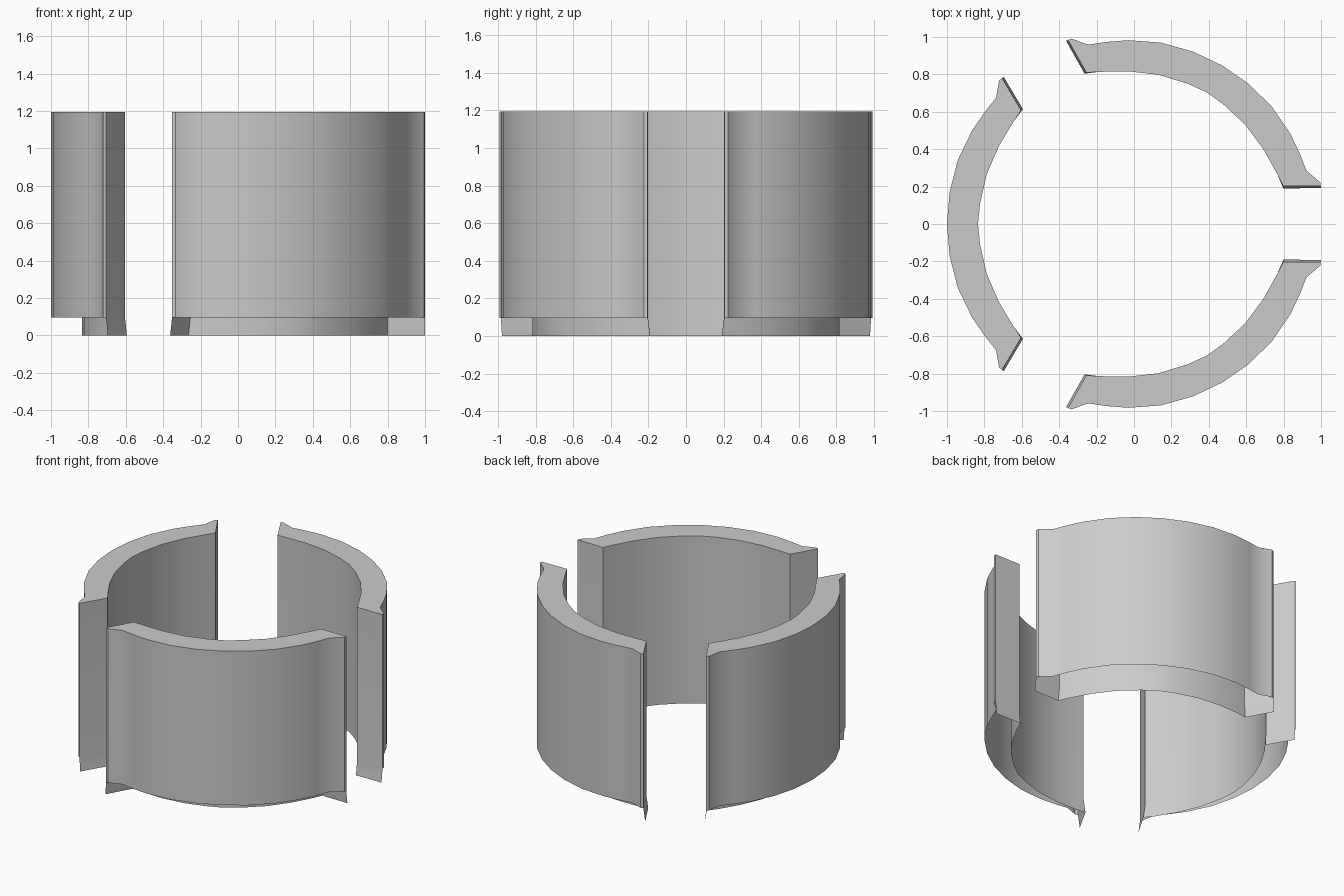
import bpy, bmesh
from math import radians
from mathutils import Matrix, Vector

if "Cube" in bpy.data.objects:
    bpy.data.objects.remove(bpy.data.objects["Cube"])

TOP, STEP = 1.195, 0.095
CENTRE = Vector((-0.02, 0, 0))
FLARE = Vector((0.010, 0.006, 0))

# Half outlines of the left segment (y >= 0), from the middle to the gap
OUTER = [(-1.0, 0), (-0.986, 0.17), (-0.942, 0.342), (-0.866, 0.5), (-0.797, 0.6),
         (-0.738, 0.674), (-0.721, 0.768), (-0.706, 0.78)]
INNER = [(-0.834, 0), (-0.823, 0.11), (-0.787, 0.267), (-0.722, 0.417),
         (-0.642, 0.55), (-0.604, 0.608)]


def full(half):
    return [(x, -y) for x, y in half[:0:-1]] + half


def flared(p, z):
    v = Vector((p[0], p[1], z))
    s = 1 if p[1] > 0 else -1
    return v + Vector((FLARE.x, FLARE.y * s, 0))


def segment(name, angle):
    bm = bmesh.new()
    outer, inner = full(OUTER), full(INNER)

    def row(pts, z):
        return [bm.verts.new((x, y, z)) for x, y in pts]

    def bridge(a, b):
        for i in range(len(a) - 1):
            bm.faces.new((a[i], a[i + 1], b[i + 1], b[i]))

    # Outer wall stops at the step, inner wall runs to the floor
    ot, ob = row(outer, TOP), row(outer, STEP)
    it, im, ib = row(inner, TOP), row(inner, STEP), row(inner, 0)
    bridge(ot, ob)
    bridge(it, im)
    bridge(im, ib)
    # Top rim
    bm.faces.new(ot + it[::-1])
    # End plates, slightly flared at the foot
    for e in (0, -1):
        ib[e].co = flared(inner[e], 0)
        foot = bm.verts.new(flared(outer[e], 0))
        bm.faces.new((ot[e], it[e], im[e], ob[e]))
        bm.faces.new((ob[e], im[e], ib[e], foot))
    bmesh.ops.recalc_face_normals(bm, faces=bm.faces)
    bm.transform(Matrix.Translation(CENTRE) @ Matrix.Rotation(radians(angle), 4, 'Z')
                 @ Matrix.Translation(-CENTRE))
    me = bpy.data.meshes.new(name)
    bm.to_mesh(me)
    bm.free()
    ob_ = bpy.data.objects.new(name, me)
    bpy.context.collection.objects.link(ob_)
    bpy.ops.object.select_all(action='DESELECT')
    bpy.context.view_layer.objects.active = ob_
    ob_.select_set(True)
    bpy.ops.object.shade_smooth_by_angle(angle=radians(30))


# Three equal curved segments around the centre
for name, angle in (("left_segment", 0), ("front_segment", 120), ("back_segment", 240)):
    segment(name, angle)
